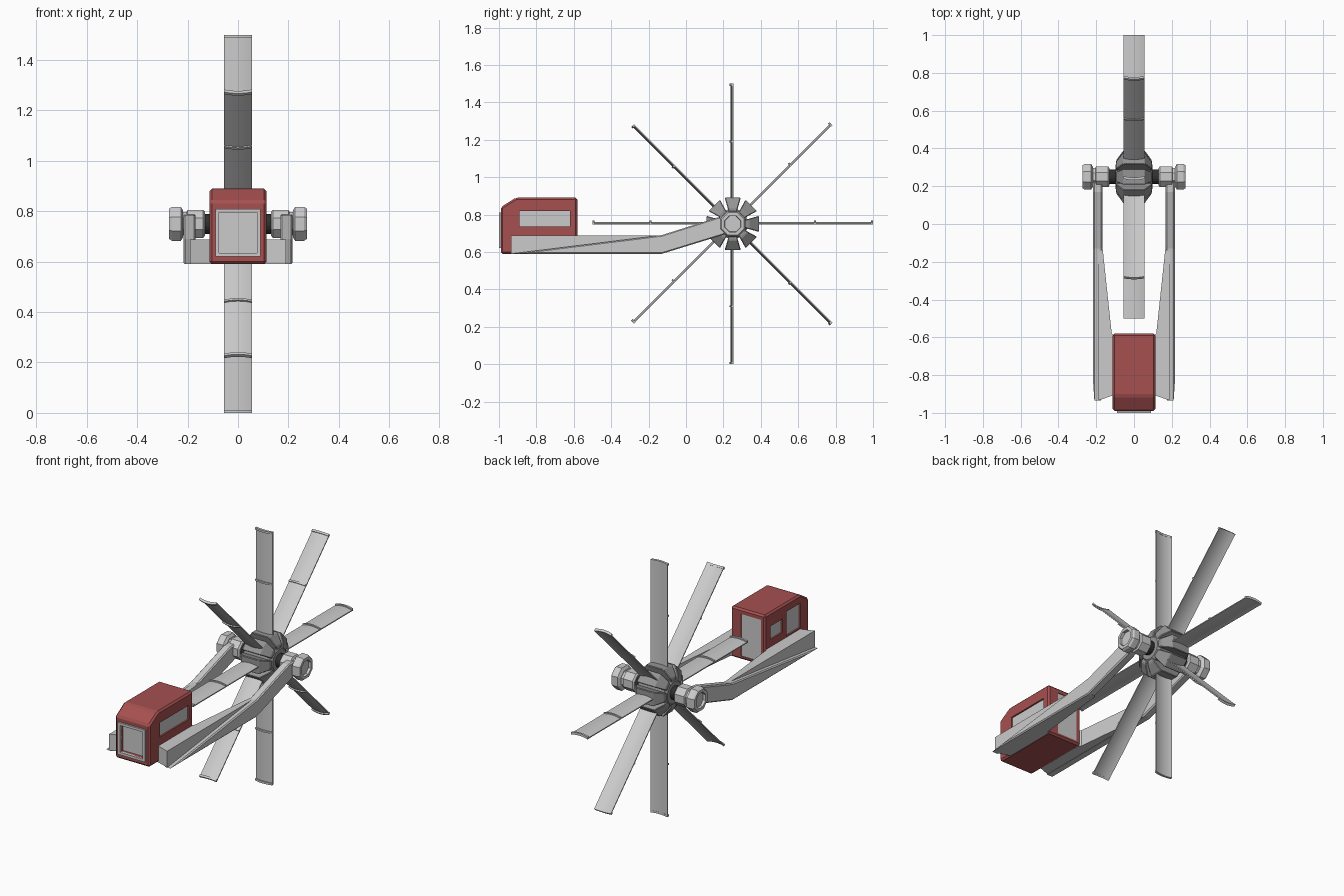
import bpy, bmesh, math
from mathutils import Vector, Matrix

if "Cube" in bpy.data.objects:
    bpy.data.objects.remove(bpy.data.objects["Cube"])

HUB = Vector((0, 0.25, 0.75))


def material(name, rgb):
    m = bpy.data.materials.new(name)
    m.diffuse_color = (*rgb, 1)
    m.use_nodes = True
    m.node_tree.nodes["Principled BSDF"].inputs["Base Color"].default_value = m.diffuse_color
    return m


RED = material("red_paint", (0.38, 0.08, 0.08))
DARK = material("dark_steel", (0.03, 0.03, 0.03))
GUNMETAL = material("gunmetal", (0.3, 0.3, 0.3))


def add_object(name, bm, mat=None, bevel=0):
    bmesh.ops.recalc_face_normals(bm, faces=bm.faces)
    me = bpy.data.meshes.new(name)
    bm.to_mesh(me)
    bm.free()
    ob = bpy.data.objects.new(name, me)
    bpy.context.collection.objects.link(ob)
    if mat:
        me.materials.append(mat)
    if bevel:
        mod = ob.modifiers.new("bevel", "BEVEL")
        mod.width, mod.segments = bevel, 1
        mod.limit_method = "ANGLE"
    return ob


def loft(bm, rings, closed=True):
    """Join rings of points into a capped solid."""
    vs = [[bm.verts.new(p) for p in r] for r in rings]
    n = len(vs[0])
    for a, b in zip(vs, vs[1:]):
        for i in range(n):
            j = (i + 1) % n
            bm.faces.new((a[i], a[j], b[j], b[i]))
    if closed:
        bm.faces.new(vs[0])
        bm.faces.new(vs[-1])


def box(name, lo, hi, mat=None, bevel=0):
    bm = bmesh.new()
    loft(bm, [[(x, lo[1], lo[2]), (x, hi[1], lo[2]), (x, hi[1], hi[2]), (x, lo[1], hi[2])]
              for x in (lo[0], hi[0])])
    return add_object(name, bm, mat, bevel)


def turned(name, profile, sides=8, mat=None):
    """Faceted part around the rotor axis; profile is (x, radius)."""
    bm = bmesh.new()
    rings = []
    for x, r in profile:
        rings.append([HUB + Vector((x, r * math.cos(a), r * math.sin(a)))
                      for a in ((i + 0.5) * math.tau / sides for i in range(sides))])
    loft(bm, rings)
    return add_object(name, bm, mat)


# Cabin with chamfered front roof
side = [(-0.99, 0.59), (-0.58, 0.59), (-0.58, 0.89), (-0.91, 0.89), (-0.99, 0.84)]
bm = bmesh.new()
loft(bm, [[(x, y, z) for y, z in side] for x in (-0.113, 0.113)])
cabin = add_object("cabin", bm, RED, 0.01)

# Window and door openings: recess in the cabin plus a grey pane
openings = [
    ("front_window", (-0.075, -1.02, 0.635), (0.075, -0.965, 0.795)),
    ("right_window", (0.1, -0.89, 0.735), (0.13, -0.62, 0.82)),
    ("left_front_window", (-0.13, -0.91, 0.695), (-0.1, -0.78, 0.84)),
    ("left_rear_window", (-0.13, -0.742, 0.73), (-0.1, -0.63, 0.81)),
    ("rear_door", (-0.085, -0.588, 0.61), (0.045, -0.56, 0.86)),
]
for name, lo, hi in openings:
    cutter = box(name + "_cutter", lo, hi)
    cutter.hide_render = True
    cutter.hide_set(True)
    cutter.display_type = "WIRE"
    mod = cabin.modifiers.new(name, "BOOLEAN")
    mod.object, mod.operation, mod.solver = cutter, "DIFFERENCE", "EXACT"
    # Thin pane lying on the floor of each recess
    lo, hi = list(lo), list(hi)
    if name == "front_window":
        lo[1], hi[1] = -0.97, -0.962
    elif name == "rear_door":
        lo[1], hi[1] = -0.592, -0.584
    elif name == "right_window":
        lo[0], hi[0] = 0.097, 0.104
    else:
        lo[0], hi[0] = -0.104, -0.097
    box(name, lo, hi)

# Raised frame around the front window
for s in (-1, 1):
    a, b = sorted((0.075 * s, 0.09 * s))
    box("front_frame_side", (a, -1.0, 0.62), (b, -0.985, 0.81))
for z in (0.62, 0.795):
    box("front_frame_rail", (-0.075, -1.0, z), (0.075, -0.985, z + 0.015))

for s in (-1, 1):
    label = "right" if s > 0 else "left"
    # Bent support arm from the cabin to the rotor axle
    arm = [(-0.94, 0.59), (-0.13, 0.59), (0.26, 0.71), (0.28, 0.75), (0.26, 0.79),
           (0.17, 0.785), (-0.13, 0.69)]
    bm = bmesh.new()
    loft(bm, [[(s * x, y, z) for y, z in arm] for x in (0.168, 0.216)])
    add_object(label + "_arm", bm, None, 0.006)
    # Tapered gusset tying the arm to the cabin side
    plan = [(0.19, -0.935), (0.105, -0.905), (0.105, -0.59), (0.118, -0.58),
            (0.166, -0.13), (0.19, -0.12)]
    bm = bmesh.new()
    loft(bm, [[(s * x, y, z) for x, y in plan] for z in (0.591, 0.688)])
    add_object(label + "_gusset", bm)
    # Bearing block, end nut with a recessed face, axle stub
    turned(label + "_bearing", [(s * 0.13, 0.05), (s * 0.138, 0.06), (s * 0.2, 0.06),
                                (s * 0.205, 0.05), (s * 0.23, 0.05)])
    turned(label + "_end_nut", [(s * 0.218, 0.058), (s * 0.227, 0.073), (s * 0.262, 0.073),
                                (s * 0.273, 0.065), (s * 0.273, 0.047), (s * 0.258, 0.045)])
    turned(label + "_axle", [(s * 0.08, 0.04), (s * 0.14, 0.04)], 16, DARK)

# Hub drum with rims
turned("hub_drum", [(-0.098, 0.05), (-0.098, 0.065), (-0.085, 0.082), (0.085, 0.082),
                    (0.098, 0.065), (0.098, 0.05)], 16, GUNMETAL)


def strip(bm, r0, r1, inner, outer, half=0.055, sag=0.008, n=8):
    """Radial slab, gently bowed across its width (built pointing along +y)."""
    xs = [-half + 2 * half * i / n for i in range(n + 1)]
    bow = [sag * (1 - (x / half) ** 2) for x in xs]
    ring = [(x, b + inner) for x, b in zip(xs, bow)]
    ring += [(x, b + outer) for x, b in zip(reversed(xs), reversed(bow))]
    loft(bm, [[(x, r, h) for x, h in ring] for r in (r0, r1)])


# Eight blade sockets and bowed blades with cross ribs
for k in range(8):
    spin = Matrix.Translation(HUB) @ Matrix.Rotation(k * math.pi / 4, 4, "X")
    flip = 1 if k < 4 else -1
    bm = bmesh.new()
    loft(bm, [[(-w, r, -t), (w, r, -t), (w, r, t), (-w, r, t)]
              for r, t, w in ((0.05, 0.018, 0.094), (0.088, 0.028, 0.094), (0.14, 0.043, 0.056))])
    bmesh.ops.transform(bm, matrix=spin, verts=bm.verts)
    add_object(f"blade_socket_{k + 1}", bm, GUNMETAL, 0.004)

    bm = bmesh.new()
    strip(bm, 0.1, 0.745, -0.003, 0.003)
    strip(bm, 0.435, 0.445, 0.002, 0.01)
    strip(bm, 0.738, 0.75, -0.004, 0.01)
    bmesh.ops.transform(bm, matrix=spin @ Matrix.Diagonal((1, 1, flip, 1)), verts=bm.verts)
    blade = add_object(f"blade_{k + 1}", bm)
    bpy.ops.object.select_all(action="DESELECT")
    blade.select_set(True)
    bpy.context.view_layer.objects.active = blade
    bpy.ops.object.shade_smooth_by_angle(angle=math.radians(30))
